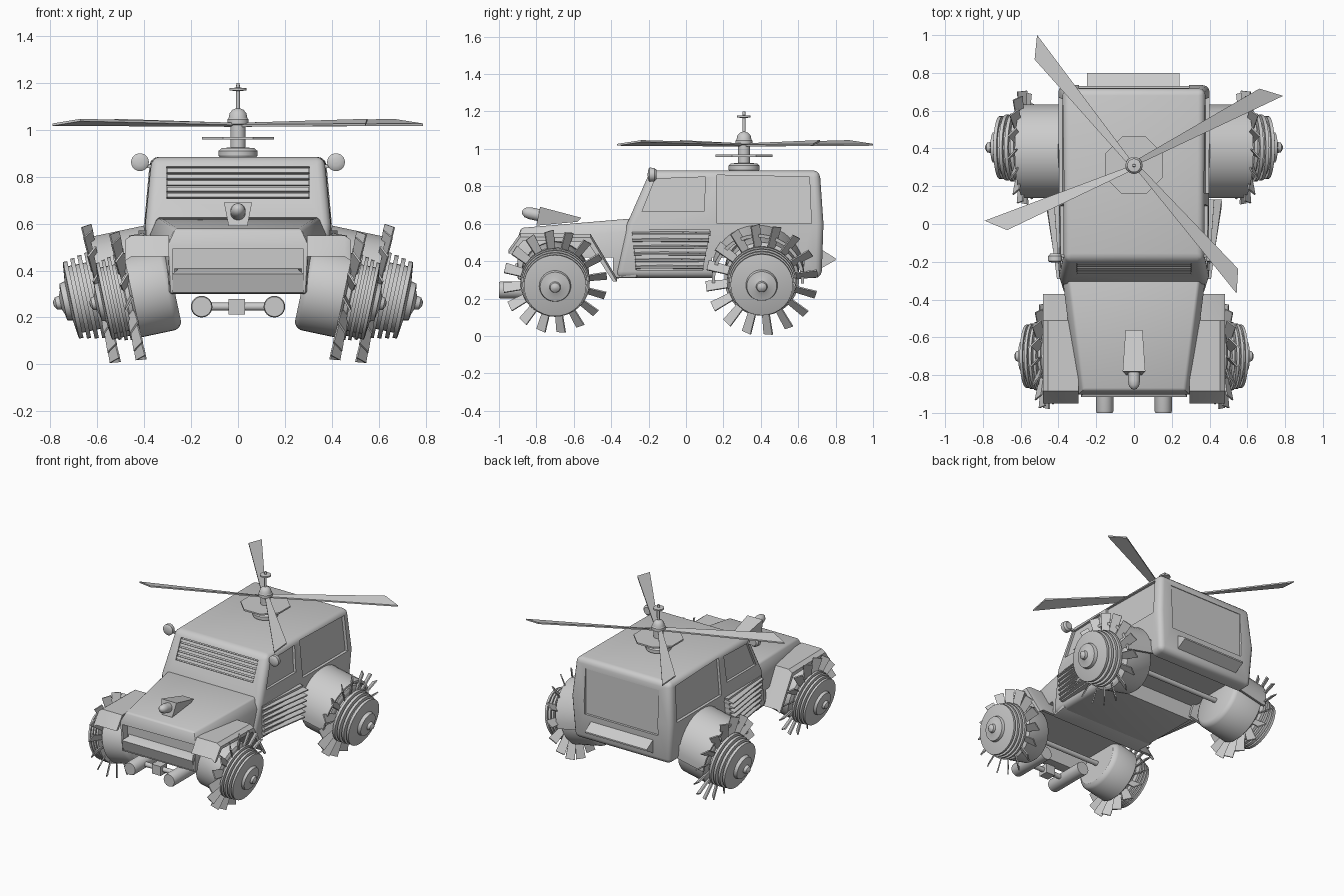
import bpy, bmesh, math
from mathutils import Matrix, Vector

if "Cube" in bpy.data.objects:
    bpy.data.objects.remove(bpy.data.objects["Cube"])

T, R = Matrix.Translation, Matrix.Rotation
rad = math.radians


def finish(name, bm, mirror=False, bevel=0, seg=3, cutters=()):
    bmesh.ops.remove_doubles(bm, verts=bm.verts, dist=1e-5)
    bmesh.ops.recalc_face_normals(bm, faces=bm.faces)
    me = bpy.data.meshes.new(name)
    bm.to_mesh(me)
    bm.free()
    ob = bpy.data.objects.new(name, me)
    bpy.context.collection.objects.link(ob)
    for o in bpy.context.selected_objects:
        o.select_set(False)
    bpy.context.view_layer.objects.active = ob
    ob.select_set(True)
    if bevel:
        m = ob.modifiers.new("bevel", 'BEVEL')
        m.width, m.segments, m.limit_method = bevel, seg, 'ANGLE'
        m.angle_limit = rad(35)
        bpy.ops.object.modifier_apply(modifier=m.name)
    for c in cutters:
        m = ob.modifiers.new("cut", 'BOOLEAN')
        m.operation, m.solver, m.object = 'DIFFERENCE', 'EXACT', c
        bpy.ops.object.modifier_apply(modifier=m.name)
    for c in cutters:
        bpy.data.objects.remove(c)
    bpy.ops.object.shade_smooth_by_angle(angle=rad(32))
    if mirror:
        ob.modifiers.new("mirror", 'MIRROR')
    return ob


def loft(bm, rings, M=Matrix()):
    vs = [[bm.verts.new(M @ Vector(p)) for p in r] for r in rings]
    n = len(vs[0])
    for a, b in zip(vs, vs[1:]):
        for i in range(n):
            bm.faces.new((a[i], a[(i + 1) % n], b[(i + 1) % n], b[i]))
    bm.faces.new(vs[0])
    bm.faces.new(vs[-1])


def box(bm, c, s, M=Matrix()):
    bmesh.ops.create_cube(bm, size=1, matrix=M @ T(c) @ Matrix.Diagonal((*s, 1)))


def lathe(bm, prof, M, n=24):
    # prof = (distance along local x, radius)
    loft(bm, [[(t, max(r, 1e-3) * math.cos(2 * math.pi * i / n), max(r, 1e-3) * math.sin(2 * math.pi * i / n))
               for i in range(n)] for t, r in prof], M)


def one(fn, name, *args, **kw):
    bm = bmesh.new()
    fn(bm, *args)
    return finish(name, bm, **kw)


UP = R(rad(-90), 4, 'Y')     # local x -> z
FRONT = R(rad(-90), 4, 'Z')  # local x -> -y


def side_x(z):
    return 0.40 - (z - 0.56) * 0.0875


# cabin with recessed windows, rear panel, windscreen and rear wheel well
cuts = []
front_win = [(-.235, .665), (-.165, .84), (.105, .85), (.095, .665)]
rear_win = [(.165, .60), (.165, .86), (.66, .85), (.67, .60)]
for s in (1, -1):
    for poly in (front_win, rear_win):
        cuts.append(one(loft, "window_cutter", [[(s * (side_x(z) + d), y, z) for y, z in poly] for d in (-.018, .06)]))
cuts.append(one(box, "rear_cutter", (0, .765, .66), (.58, .1, .32)))
cuts.append(one(box, "well_cutter", (0, .385, .33), (1.2, .49, .18)))
SLOPE = T((0, -.237, .775)) @ R(rad(-24.4), 4, 'X')   # windscreen plane, local z up it, -y outward
cuts.append(one(box, "windscreen_cutter", (0, -.02, 0), (.61, .07, .15), SLOPE))

rings = [[(-wf, yf, z), (wf, yf, z), (wr, yr, z), (-wr, yr, z)] for z, yf, yr, wf, wr in
         [(.31, -.38, .725, .375, .38), (.60, -.315, .735, .395, .40), (.885, -.19, .715, .368, .375)]]
one(loft, "cabin", rings, bevel=.035, cutters=cuts)

# windscreen louvres
bm = bmesh.new()
for i in range(5):
    box(bm, (0, .012, -.058 + i * .029), (.605, .022, .02), SLOPE)
finish("windscreen_louvres", bm)

# hood with grille opening and front wheel well
hood_cuts = [one(box, "grille_cutter", (0, -.92, .40), (.56, .14, .185)),
             one(box, "well_cutter", (0, -.605, .34), (1.2, .43, .16))]
rings = [[(-w, y, b), (w, y, b), (w + .01, y + k, .51 + e), (w - .02, y + .02, t), (-w + .02, y + .02, t), (-w - .01, y + k, .51 + e)]
         for y, w, b, t, e, k in [(-.90, .29, .30, .578, 0, -.01), (-.26, .372, .31, .632, .05, 0)]]
one(loft, "hood", rings, bevel=.012, seg=2, cutters=hood_cuts)
one(loft, "grille_wedge", [[(s * x, y, z) for x, y, z in
                            ((.28, -.84, .41), (.255, -.87, .405), (.28, -.915, .385), (.28, -.89, .305), (.28, -.84, .305))]
                           for s in (1, -1)])

# hood nozzle
one(loft, "nozzle_housing", [[(-b, y, z0), (b, y, z0), (a, y + .02, z1), (-a, y + .02, z1)] for y, a, b, z0, z1 in
                             [(-.80, .06, .04, .59, .69), (-.58, .045, .035, .61, .632)]])
one(lathe, "nozzle", [(0, .032), (.10, .032), (.125, .027), (.14, .015), (.145, 0)],
    T((0, -.735, .635)) @ FRONT @ R(rad(-12), 4, 'Y'))

# rear wedge
one(loft, "rear_wedge", [[(x, .72, .465), (x, .80, .415), (x, .80, .405), (x, .72, .36)] for x in (-.25, .24)])

# side vents
one(loft, "vent_panel", [[(x, -.29, .57), (x + .03, .13, .57), (x + .03, .09, .35), (x, -.265, .35)] for x in (.36, .395)], mirror=True)
bm = bmesh.new()
for i in range(6):
    z, k = .565 - i * .036, i / 6
    loft(bm, [[(.37, y, z), (xo, y, z - .016), (xo, y, z - .024), (.37, y, z - .03)]
              for y, xo in ((-.29 + .025 * k, .408), (.13 - .045 * k, .465))])
finish("side_vents", bm, mirror=True)

# front fenders
arch = [(-.95, .46), (-.885, .55), (-.51, .545), (-.37, .31)]
inner = [(-.39, .31), (-.525, .52), (-.87, .53), (-.93, .46)]
one(loft, "front_fender", [[(x, y, z - d) for y, z in arch + inner] for x, d in ((.295, 0), (.455, 0), (.482, .02))], mirror=True)

# rear fenders: half-round shells
arcs = [(r, rad(a)) for r, seq in ((.248, range(-5, 186, 10)), (.23, range(185, -6, -10))) for a in seq]
one(loft, "rear_fender", [[(x, r * math.cos(a), r * math.sin(a)) for r, a in arcs] for x in (-.24, -.005)],
    T((.585, .385, .30)) @ R(rad(12), 4, 'Y'), mirror=True)


# wheels: grooved drum, hub, bladed ring and axle housing
def wheel(name, c, tip_r, ax, drum_r, drum_len):
    M = T(c) @ R(rad(12), 4, 'Y')
    prof = [(-.02, .15), (.01, .15)]
    for i, r in enumerate((.186, .181, .174, .167)):
        t = .015 + i * .032
        prof += [(t, .145), (t, r), (t + .018, r), (t + .018, .145)]
    prof[-1] = (.132, .155)
    prof += [(.14, .085), (.163, .08), (.168, .05), (.176, .03), (.195, .026), (.205, .012), (.207, 0)]
    one(lathe, name + "_wheel", [(t * ax, r) for t, r in prof], M, 32, mirror=True)
    bm = bmesh.new()
    P = R(rad(42), 4, 'Z')
    for i in range(16):
        loft(bm, [[P @ Vector((x, y, r)) for x, y in ((-.004, -w), (.004, -w), (.004, w), (-.004, w))]
                  for r, w in ((.13, .022), (tip_r, .031))], M @ R(2 * math.pi * (i + .3) / 16, 4, 'X'))
    finish(name + "_blades", bm, mirror=True)
    one(lathe, name + "_drum", [(-drum_len, 0), (-drum_len, drum_r * .85), (-drum_len + .012, drum_r * .95),
                                (-drum_len + .03, drum_r), (-.02, drum_r), (-.01, drum_r * .92), (-.01, 0)], M, 40, mirror=True)
    # axle
    one(lathe, name + "_axle", [(0, .017), (.42, .017)], T((0, c[1], c[2] + .035)), 12, mirror=True)


wheel("front", (.47, -.70, .29), .278, .80, .183, .20)
wheel("rear", (.585, .405, .30), .300, 1.0, .20, .24)

# front pipes and cross bar
bm = bmesh.new()
for x in (-.155, .155):
    lathe(bm, [(0, .046), (.29, .046), (.30, .042), (.30, 0)], T((x, -.70, .246)) @ FRONT)
finish("front_pipes", bm)
bm = bmesh.new()
lathe(bm, [(-.13, .017), (.13, .017)], T((0, -.88, .246)), 12)
box(bm, (-.005, -.88, .246), (.07, .07, .066))
finish("pipe_bar", bm)

# roof lamps
bm = bmesh.new()
lathe(bm, [(0, 0), (0, .025), (.012, .036), (.038, .038), (.044, .03), (.047, .015), (.048, 0)], T((.418, -.157, .862)) @ FRONT)
box(bm, (.378, -.17, .845), (.06, .016, .014))
finish("roof_lamp", bm, mirror=True)

# rotor mast
C = T((0, .31, 0))
one(lathe, "rotor_base", [(.87, .07), (.89, .083), (.91, .083), (.922, .07), (.925, .03)], C @ UP, 32)
one(lathe, "swash_plate", [(.958, .165), (.969, .165)], C @ UP @ R(rad(22.5), 4, 'X'), 8)
one(lathe, "rotor_mast", [(.91, .032), (1.02, .032), (1.025, .045), (1.045, .045), (1.05, .04), (1.07, .036), (1.085, .024), (1.092, .008),
                          (1.165, .008), (1.168, .036), (1.178, .036), (1.18, .008), (1.2, .007)], C @ UP)

# rotor blades
bm = bmesh.new()
for a, k in ((25, 1.007), (126.6, .995), (200.3, .975), (308.7, 1.005)):
    out = [(.03, -.004, 1.018), (.865, 0, 1.022), (.768, .088, 1.042), (.03, .022, 1.026)]
    loft(bm, [[(x * k, y, z + d) for x, y, z in out] for d in (-.005, .005)], C @ R(rad(a), 4, 'Z'))
finish("rotor_blades", bm)
